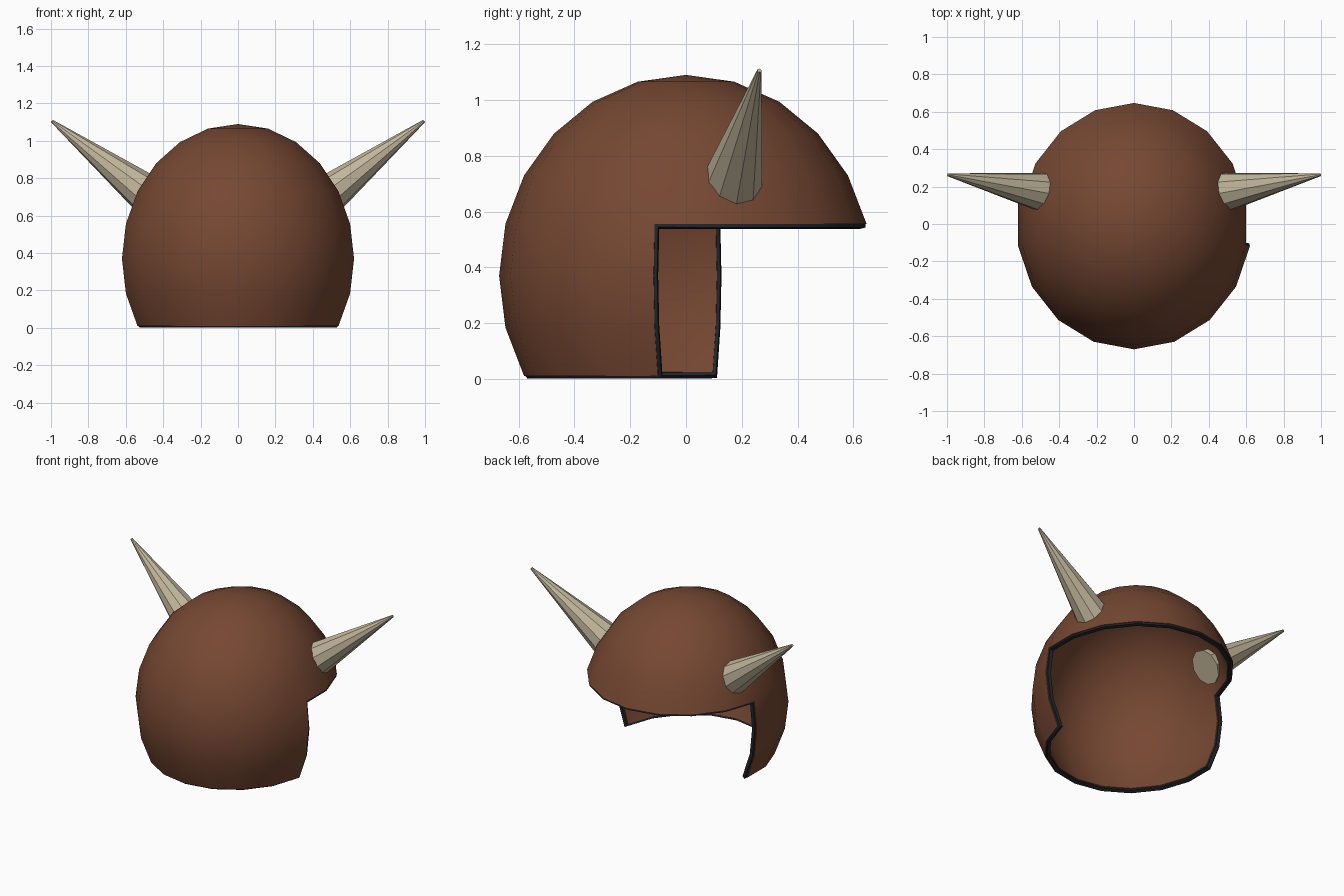
import bpy, bmesh, math
from mathutils import Vector

if "Cube" in bpy.data.objects:
    bpy.data.objects.remove(bpy.data.objects["Cube"])


def material(name, rgb):
    m = bpy.data.materials.new(name)
    m.diffuse_color = (*rgb, 1)
    m.use_nodes = True
    m.node_tree.nodes["Principled BSDF"].inputs["Base Color"].default_value = m.diffuse_color
    return m


brown = material("brown leather", (0.18, 0.064, 0.032))
black = material("dark trim", (0.016, 0.018, 0.023))
bone = material("bone", (0.54, 0.47, 0.33))


def add_object(name, bm, mats):
    mesh = bpy.data.meshes.new(name)
    bm.to_mesh(mesh)
    bm.free()
    for m in mats:
        mesh.materials.append(m)
    ob = bpy.data.objects.new(name, mesh)
    bpy.context.collection.objects.link(ob)
    return ob


# Helmet dome: ellipsoid rings from the neck up, leaving out the face opening
RX, RY, RZ, CZ, WALL, SEGS = 0.63, 0.67, 0.72, 0.37, 0.035, 18


def dome_point(ring, seg, inset):
    lat, lon = math.radians(-30 + 15 * ring), math.radians(-10 + 20 * seg)
    p = Vector((RX * math.cos(lat) * math.cos(lon),
                RY * math.cos(lat) * math.sin(lon), RZ * math.sin(lat)))
    n = Vector((p.x / RX**2, p.y / RY**2, p.z / RZ**2)).normalized()
    return p - n * inset + Vector((0, 0, CZ))


bm = bmesh.new()
for inset in (0, WALL):
    grid = [[bm.verts.new(dome_point(r, s, inset)) for s in range(SEGS)] for r in range(8)]
    top = bm.verts.new((0, 0, CZ + RZ - inset))
    for r in range(8):
        for s in range(SEGS):
            if r < 3 and s < 9:      # face opening
                continue
            t = (s + 1) % SEGS
            if r < 7:
                loop = [grid[r][s], grid[r][t], grid[r + 1][t], grid[r + 1][s]]
            else:
                loop = [grid[r][s], grid[r][t], top]
            bm.faces.new(loop if inset == 0 else loop[::-1])
bmesh.ops.delete(bm, geom=[v for v in bm.verts if not v.link_faces], context='VERTS')

# Rim between the walls, with a raised dark trim strip along it
border = [e for e in bm.edges if e.is_boundary]
rim = bmesh.ops.bridge_loops(bm, edges=border)["faces"]
bmesh.ops.recalc_face_normals(bm, faces=bm.faces)
bmesh.ops.inset_region(bm, faces=rim, thickness=0.004, use_even_offset=True)
sides = bmesh.ops.inset_region(bm, faces=rim, thickness=0.002, depth=0.012,
                               use_even_offset=True)["faces"]
for f in list(rim) + list(sides):
    f.material_index = 1
helmet = add_object("helmet_shell", bm, [brown, black])
bpy.context.view_layer.objects.active = helmet
helmet.select_set(True)
bpy.ops.object.shade_smooth_by_angle(angle=math.radians(30))

# Horns: flat-sided cones pushed through the dome on each side
for side, name in ((1, "right_horn"), (-1, "left_horn")):
    tip = Vector((side * 0.995, 0.263, 1.106))
    root = Vector((side * 0.516, 0.175, 0.737))
    axis = (tip - root).normalized()
    base = root - axis * 0.09
    bm = bmesh.new()
    bmesh.ops.create_cone(bm, cap_ends=True, segments=10, radius1=0.115,
                          radius2=0.008, depth=(tip - base).length)
    horn = add_object(name, bm, [bone])
    horn.location = (tip + base) / 2
    horn.rotation_euler = axis.to_track_quat('Z', 'Y').to_euler()
